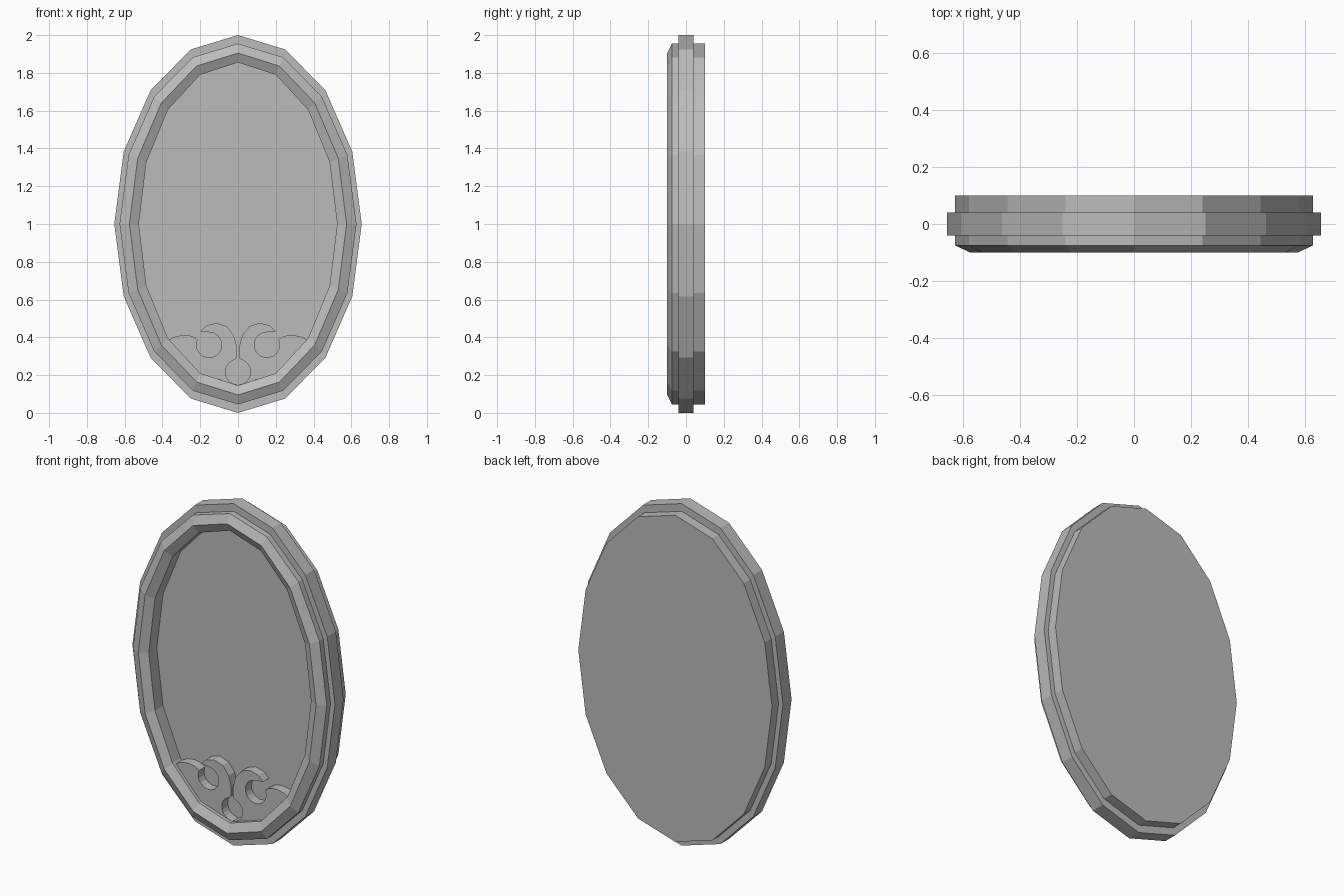
import bpy, bmesh
from math import sin, cos, radians

cube = bpy.data.objects.get("Cube")
if cube:
    bpy.data.objects.remove(cube)

SIDES = 16
grey = bpy.data.materials.new("plain_grey")
grey.use_nodes = True
grey.diffuse_color = (0.5, 0.5, 0.5, 1)
grey.node_tree.nodes["Principled BSDF"].inputs["Base Color"].default_value = (0.5, 0.5, 0.5, 1)


def finish(bm, name):
    bmesh.ops.recalc_face_normals(bm, faces=bm.faces)
    mesh = bpy.data.meshes.new(name)
    bm.to_mesh(mesh)
    bm.free()
    mesh.materials.append(grey)
    obj = bpy.data.objects.new(name, mesh)
    bpy.context.collection.objects.link(obj)
    return obj


def oval_loft(name, profile, closed):
    """Join oval loops, each given as half width, half height and depth."""
    bm = bmesh.new()
    loops = []
    for rx, rz, y in profile:
        angles = [radians(360 / SIDES * i) for i in range(SIDES)]
        loops.append([bm.verts.new((rx * sin(a), y, 1 + rz * cos(a))) for a in angles])
    pairs = list(zip(loops, loops[1:]))
    if closed:
        pairs.append((loops[-1], loops[0]))
    else:
        bm.faces.new(loops[0])
        bm.faces.new(loops[-1])
    for a, b in pairs:
        for i in range(SIDES):
            j = (i + 1) % SIDES
            bm.faces.new((a[i], a[j], b[j], b[i]))
    return finish(bm, name)


def arc(cx, cz, r, start, end, steps):
    angles = [radians(start + (end - start) * i / steps) for i in range(steps + 1)]
    return [(cx + r * cos(a), cz + r * sin(a)) for a in angles]


# Oval body: recessed panel, bevelled front rim and flat back
oval_loft("framed_panel", [
    (0.525, 0.855, 0), (0.525, 0.855, -0.075), (0.575, 0.905, -0.1),
    (0.627, 0.955, -0.075), (0.627, 0.955, 0.1)], False)

# Raised band around the edge
oval_loft("edge_band", [
    (0.62, 0.948, -0.04), (0.655, 1, -0.04),
    (0.655, 1, 0.04), (0.62, 0.948, 0.04)], True)

# Scroll ornament: crest, round notch, curl, then half of the bottom hole
outline = [(0.365, 0.387), (0.33, 0.405), (0.285, 0.413), (0.245, 0.407)]
outline += arc(0.153, 0.36, 0.067, 25, -270, 14)
outline += [(0.2, 0.432), (0.17, 0.462), (0.115, 0.477), (0.06, 0.458),
            (0.022, 0.41), (0.006, 0.35), (0.008, 0.29)]
outline += arc(0, 0.217, 0.067, 70, -85, 9)
outline += [(0.002, 0.146), (0.201, 0.21)]

for side, name in ((1, "left_scroll"), (-1, "right_scroll")):
    bm = bmesh.new()
    face = bm.faces.new([bm.verts.new((side * x, -0.055, z)) for x, z in outline])
    walls = bmesh.ops.extrude_face_region(bm, geom=[face], use_keep_orig=True)
    moved = [v for v in walls["geom"] if isinstance(v, bmesh.types.BMVert)]
    bmesh.ops.translate(bm, verts=moved, vec=(0, 0.06, 0))
    finish(bm, name)
